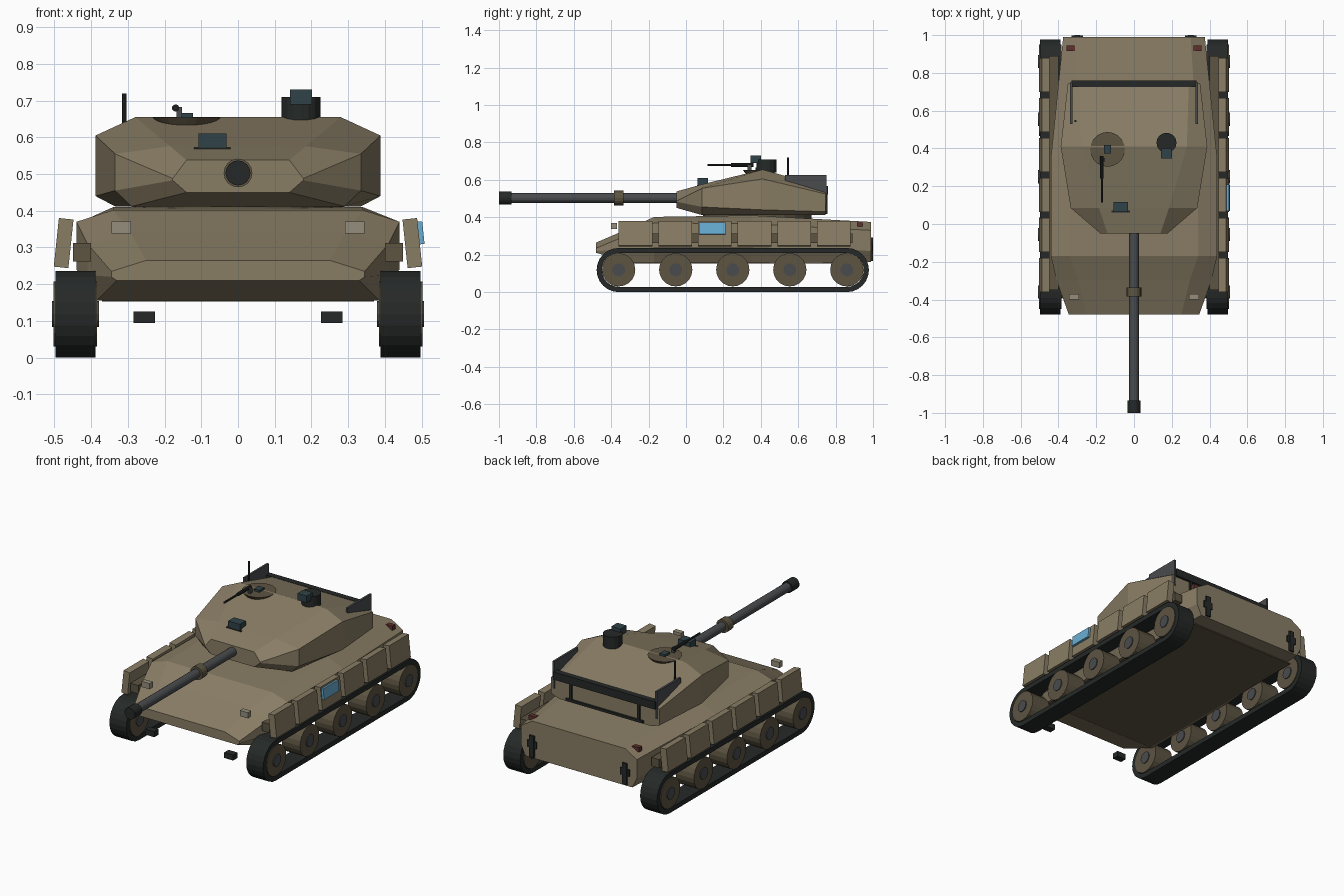
import bpy, bmesh
from math import pi, sin, cos, radians
from mathutils import Matrix, Vector

if "Cube" in bpy.data.objects:
    bpy.data.objects.remove(bpy.data.objects["Cube"])


def mat(name, *rgb):
    m = bpy.data.materials.new(name)
    m.diffuse_color = (*rgb, 1)
    m.use_nodes = True
    m.node_tree.nodes["Principled BSDF"].inputs["Base Color"].default_value = m.diffuse_color
    return m


TAN = mat("tan", .25, .205, .13)
DARK_TAN = mat("dark_tan", .11, .09, .055)
BLACK = mat("black", .018, .022, .02)
STEEL = mat("steel", .065, .07, .075)
GLASS = mat("glass", .03, .055, .065)
BLUE = mat("blue", .14, .42, .65)
RED = mat("red", .11, .03, .025)
LAMP = mat("lamp", .3, .27, .2)


def finish(name, bm, m):
    bmesh.ops.recalc_face_normals(bm, faces=bm.faces)
    me = bpy.data.meshes.new(name)
    bm.to_mesh(me)
    bm.free()
    me.materials.append(m)
    ob = bpy.data.objects.new(name, me)
    bpy.context.collection.objects.link(ob)
    return ob


def box(name, c, s, m, tilt=0):
    bm = bmesh.new()
    bmesh.ops.create_cube(bm, size=1, matrix=Matrix.Translation(c)
                          @ Matrix.Rotation(tilt, 4, 'Y') @ Matrix.Diagonal((*s, 1)))
    return finish(name, bm, m)


def cyl(name, c, r, depth, axis, m, sides=16, r2=None):
    rot = {'X': Matrix.Rotation(pi / 2, 4, 'Y'), 'Y': Matrix.Rotation(pi / 2, 4, 'X'),
           'Z': Matrix.Identity(4)}[axis]
    bm = bmesh.new()
    bmesh.ops.create_cone(bm, cap_ends=True, segments=sides, radius1=r,
                          radius2=r if r2 is None else r2, depth=depth,
                          matrix=Matrix.Translation(c) @ rot)
    return finish(name, bm, m)


def loft(name, sections, m):
    """Each section: y, then right-half (x, z) points from bottom to top."""
    bm = bmesh.new()
    rings = []
    for y, half in sections:
        pts = half + [(-x, z) for x, z in reversed(half)]
        rings.append([bm.verts.new((x, y, z)) for x, z in pts])
    n = len(rings[0])
    for a, b in zip(rings, rings[1:]):
        for i in range(n):
            j = (i + 1) % n
            bm.faces.new((a[i], a[j], b[j], b[i]))
    bm.faces.new(rings[0])
    bm.faces.new(rings[-1])
    return finish(name, bm, m)


def belt(name, x0, x1, y0, y1, zc, r_out, r_in, m):
    bm = bmesh.new()
    loops = []
    for x, r in ((x0, r_out), (x1, r_out), (x1, r_in), (x0, r_in)):
        ring = []
        for yc, start in ((y1, -pi / 2), (y0, pi / 2)):
            for i in range(13):
                a = start + pi * i / 12
                ring.append(bm.verts.new((x, yc + r * cos(a), zc + r * sin(a))))
        loops.append(ring)
    n = len(loops[0])
    for k in range(4):
        a, b = loops[k], loops[(k + 1) % 4]
        for i in range(n):
            j = (i + 1) % n
            bm.faces.new((a[i], a[j], b[j], b[i]))
    return finish(name, bm, m)


# Hull
loft("hull", [
    (-.48, [(.33, .21), (.345, .22), (.345, .235), (.25, .265)]),
    (-.30, [(.385, .155), (.41, .225), (.41, .31), (.295, .342)]),
    (-.17, [(.385, .155), (.44, .24), (.44, .37), (.34, .402)]),
    (.35, [(.385, .155), (.44, .24), (.44, .365), (.34, .41)]),
    (.99, [(.345, .16), (.375, .22), (.375, .33), (.30, .375)]),
], TAN)
box("belly_plate", (0, .3, .156), (.74, 1.2, .006), DARK_TAN)

# Turret
cyl("turret_ring", (0, .38, .405), .29, .04, 'Z', DARK_TAN, 24)
loft("turret", [
    (-.05, [(.14, .45), (.178, .483), (.178, .488), (.14, .538)]),
    (.085, [(.29, .412), (.335, .455), (.335, .555), (.185, .576)]),
    (.41, [(.335, .412), (.388, .44), (.388, .605), (.28, .655)]),
    (.745, [(.30, .412), (.35, .43), (.35, .525), (.29, .56)]),
], TAN)

# Main gun
cyl("gun_barrel", (0, -.49, .503), .026, .9, 'Y', STEEL)
cyl("gun_muzzle", (0, -.967, .503), .034, .066, 'Y', BLACK)
cyl("gun_sleeve", (0, -.36, .503), .039, .05, 'Y', DARK_TAN)

# Turret rear rack
box("rack_top_bar", (0, .742, .545), (.66, .035, .045), BLACK)
box("rack_bottom_bar", (0, .75, .425), (.5, .014, .014), BLACK)
for s in (-1, 1):
    box("rack_side_panel", (s * .332, .64, .545), (.012, .22, .16), STEEL)
    box("rack_post", (s * .22, .75, .48), (.016, .014, .12), BLACK)

# Commander hatch with machine gun
cyl("hatch", (-.14, .395, .64), .07, .028, 'Z', DARK_TAN, 20, .092)
box("gun_mount", (-.14, .395, .658), (.036, .045, .016), GLASS)
box("gun_pivot", (-.16, .34, .668), (.015, .02, .03), STEEL)
cyl("small_gun_barrel", (-.17, .22, .68), .006, .21, 'Y', BLACK, 8)
cyl("small_gun_body", (-.17, .3, .68), .01, .12, 'Y', BLACK, 10)

# Cupola and optics
cyl("cupola", (.172, .43, .675), .053, .07, 'Z', BLACK, 16)
box("cupola_sight", (.172, .373, .71), (.06, .055, .04), GLASS)
box("front_sight", (-.07, .09, .587), (.076, .055, .046), GLASS)
box("front_sight_base", (-.07, .066, .57), (.1, .012, .006), BLACK)
cyl("antenna", (-.31, .545, .66), .006, .12, 'Z', BLACK, 8)

# Running gear, skirts and small fittings on both sides
for s in (-1, 1):
    belt("track", s * .388, s * .497, -.36, .86, .118, .118, .09, BLACK)
    for i in range(5):
        y = -.36 + i * .305
        cyl("wheel", (s * .443, y, .119), .089, .118, 'X', DARK_TAN, 20)
        cyl("hub", (s * .443, y, .119), .035, .128, 'X', STEEL, 12)
    box("fender_rail", (s * .425, .27, .287), (.05, 1.24, .05), DARK_TAN)
    for i in range(6):
        box("skirt_panel", (s * .475, -.27 + i * .212, .312), (.04, .18, .133), TAN,
            -s * radians(6))
    box("headlight", (s * .318, -.385, .354), (.053, .03, .033), LAMP)
    box("front_hook", (s * .255, -.43, .11), (.058, .04, .032), BLACK)
    box("tail_light", (s * .335, .93, .364), (.045, .028, .026), RED)
    box("rear_hook", (s * .3, .99, .23), (.03, .02, .125), BLACK)
    box("rear_hook_bracket", (s * .3, .987, .24), (.06, .02, .04), BLACK)

# Blue marker plate on the right side only
box("side_marker", (.498, .14, .34), (.014, .14, .062), BLUE, -radians(6))
